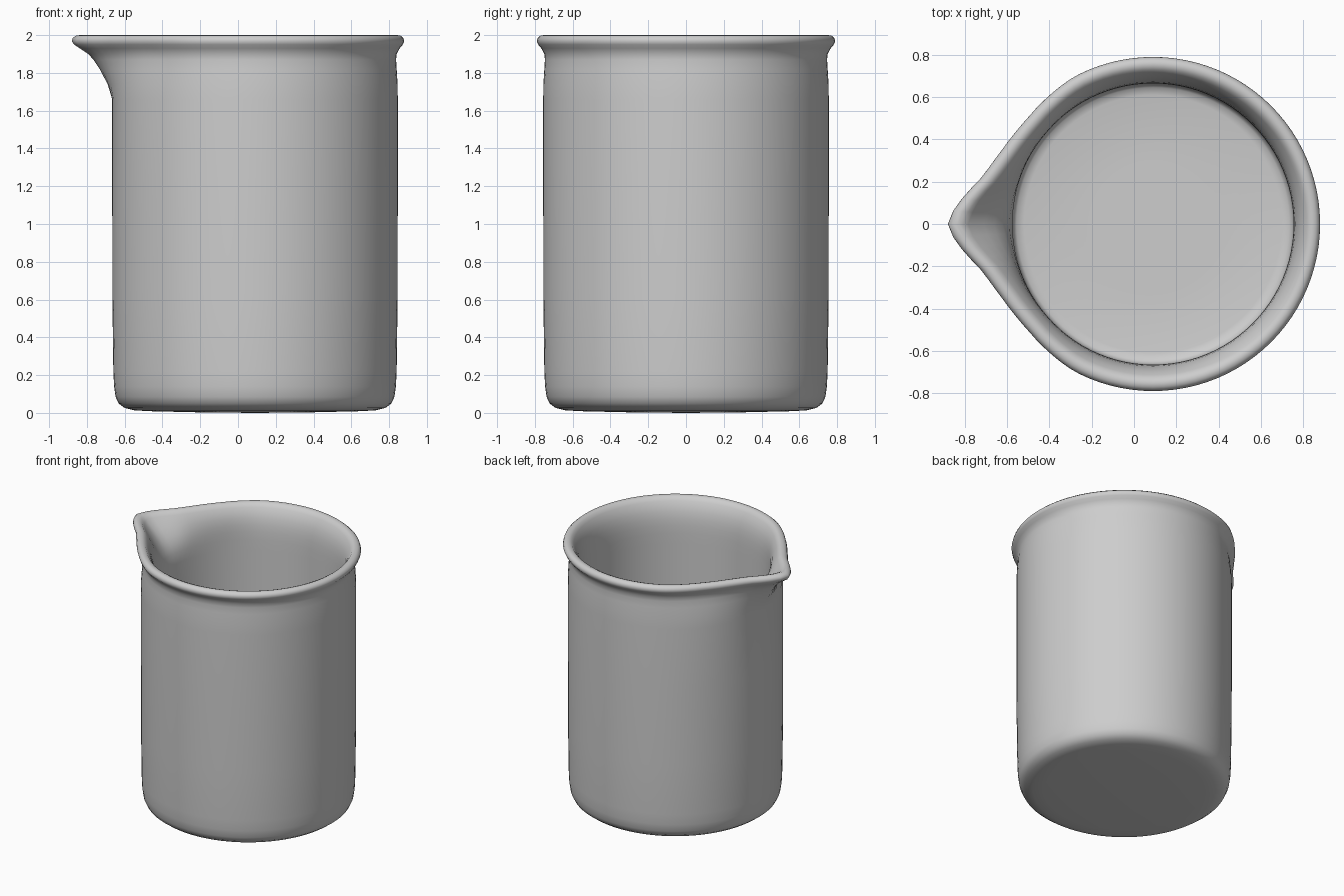
import bpy, bmesh, math

if "Cube" in bpy.data.objects:
    bpy.data.objects.remove(bpy.data.objects["Cube"])

SEGMENTS = 96
AXIS_X = 0.09          # the body axis sits right of centre because of the spout

# Spout outline: extra radius by angle (degrees) away from the spout direction
BUMP = [(0, .18), (3.75, .157), (7.5, .122), (11.25, .085), (15, .052),
        (20, .025), (26, .006), (32, -.006), (40, -.014), (50, -.010), (62, 0), (181, 0)]

# Wall section (radius, height, spout strength): outside, over the rim, inside
PROFILE = [
    (.30, .003, 0), (.56, .009, 0), (.64, .014, 0), (.69, .026, 0), (.722, .05, 0),
    (.738, .085, 0), (.746, .14, 0), (.75, .22, 0), (.755, .6, 0), (.756, 1.2, 0),
    (.756, 1.66, 0), (.755, 1.74, .14), (.75, 1.82, .40), (.747, 1.87, .60),
    (.75, 1.90, .74), (.766, 1.93, .90), (.783, 1.95, .97), (.79, 1.968, 1),
    (.785, 1.985, 1), (.77, 1.998, .98), (.75, 2.0, .96), (.73, 1.992, .93),
    (.714, 1.97, .89), (.697, 1.94, .82), (.682, 1.90, .66), (.672, 1.85, .44),
    (.667, 1.80, .24), (.665, 1.74, .08), (.665, 1.66, 0), (.665, 1.0, 0),
    (.665, .16, 0), (.66, .125, 0), (.645, .108, 0), (.61, .10, 0), (.30, .10, 0)]


def bump(deg):
    for (a, u), (b, v) in zip(BUMP, BUMP[1:]):
        if deg <= b:
            return u + (v - u) * (deg - a) / (b - a)
    return 0


bm = bmesh.new()

# Rings of the wall, pulled outward at the spout
rings = []
for r, z, w in PROFILE:
    ring = []
    for i in range(SEGMENTS):
        t = 2 * math.pi * i / SEGMENTS
        off = abs(math.degrees(t) - 180)
        rad = r + w * bump(off)
        ring.append(bm.verts.new((AXIS_X + rad * math.cos(t), rad * math.sin(t), z)))
    rings.append(ring)
for a, b in zip(rings, rings[1:]):
    for i in range(SEGMENTS):
        j = (i + 1) % SEGMENTS
        bm.faces.new((a[i], a[j], b[j], b[i]))

# Underside and inner floor centres
for ring, z in ((rings[0], 0), (rings[-1], .10)):
    c = bm.verts.new((AXIS_X, 0, z))
    for i in range(SEGMENTS):
        bm.faces.new((ring[i], ring[(i + 1) % SEGMENTS], c))
bmesh.ops.recalc_face_normals(bm, faces=bm.faces)

mesh = bpy.data.meshes.new("beaker")
bm.to_mesh(mesh)
bm.free()
beaker = bpy.data.objects.new("beaker", mesh)
bpy.context.collection.objects.link(beaker)

grey = bpy.data.materials.new("light grey")
grey.diffuse_color = (.61, .61, .61, 1)
grey.use_nodes = True
grey.node_tree.nodes["Principled BSDF"].inputs["Base Color"].default_value = grey.diffuse_color
mesh.materials.append(grey)

bpy.context.view_layer.objects.active = beaker
beaker.select_set(True)
bpy.ops.object.shade_smooth_by_angle(angle=math.radians(50))
